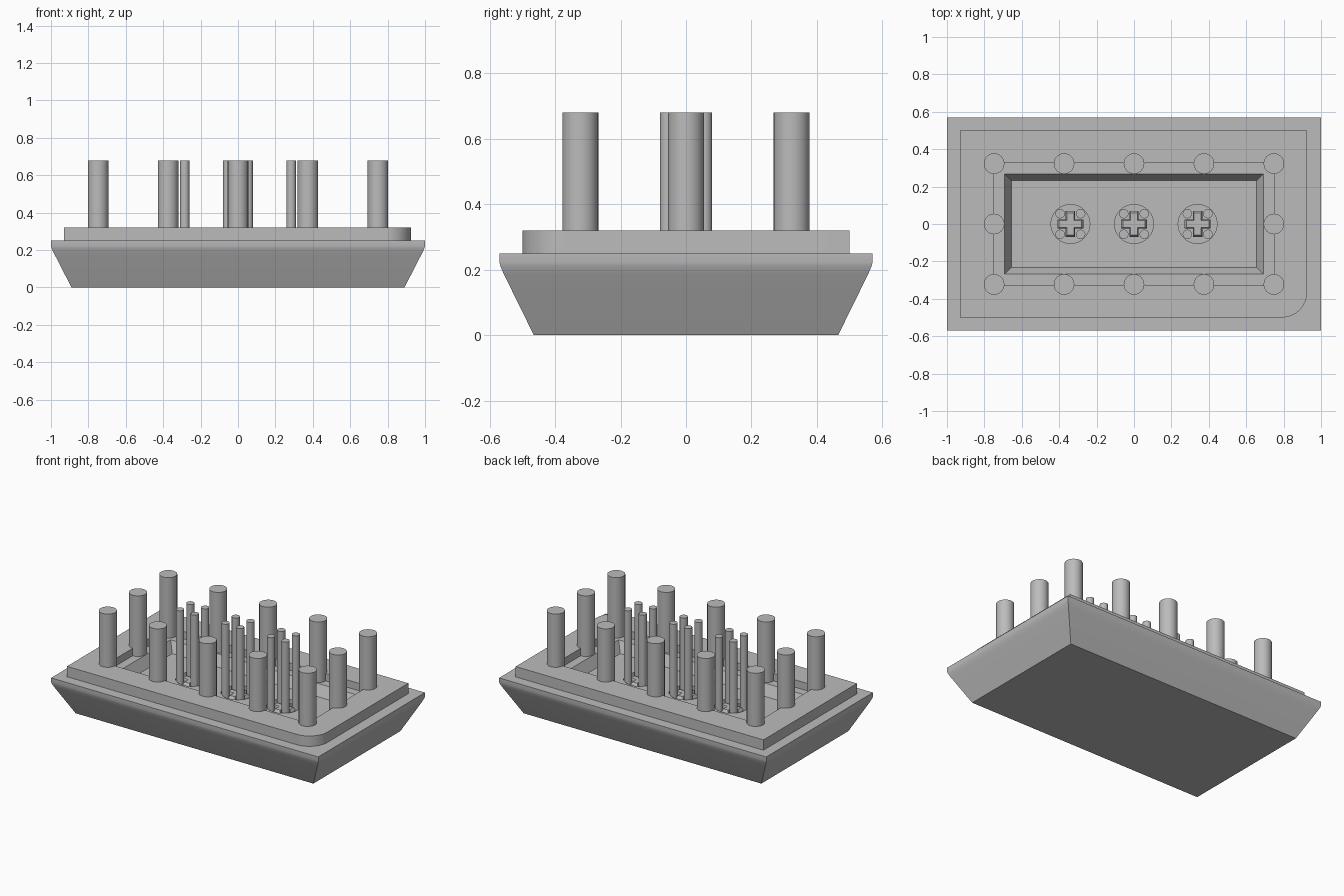
import bpy, bmesh
from math import cos, sin, pi

cube = bpy.data.objects.get("Cube")
if cube:
    bpy.data.objects.remove(cube, do_unlink=True)

grey = bpy.data.materials.new("plain grey")
grey.use_nodes = True
colour = (0.5, 0.5, 0.5, 1)
grey.diffuse_color = colour
grey.node_tree.nodes["Principled BSDF"].inputs["Base Color"].default_value = colour


def rect(hx, hy):
    return [(-hx, -hy), (hx, -hy), (hx, hy), (-hx, hy)]


def circle(cx, cy, r, n):
    return [(cx + r * cos(2 * pi * i / n), cy + r * sin(2 * pi * i / n)) for i in range(n)]


def cross(cx, length, width):
    """Plus-shaped outline, counter-clockwise."""
    arm = [(length, -width), (length, width), (width, width)]
    pts = []
    for c, s in ((1, 0), (0, 1), (-1, 0), (0, -1)):
        pts += [(cx + c * x - s * y, s * x + c * y) for x, y in arm]
    return pts


def loft(name, rings):
    """Closed solid through matching outlines, each given with its height."""
    bm = bmesh.new()
    loops = [[bm.verts.new((x, y, z)) for x, y in pts] for pts, z in rings]
    n = len(loops[0])
    for low, high in zip(loops, loops[1:]):
        for i in range(n):
            j = (i + 1) % n
            bm.faces.new((low[i], low[j], high[j], high[i]))
    bm.faces.new(loops[0][::-1])
    bm.faces.new(loops[-1])
    bmesh.ops.recalc_face_normals(bm, faces=bm.faces)
    mesh = bpy.data.meshes.new(name)
    bm.to_mesh(mesh)
    bm.free()
    mesh.materials.append(grey)
    ob = bpy.data.objects.new(name, mesh)
    bpy.context.collection.objects.link(ob)
    return ob


def prism(name, outline, low, high):
    return loft(name, [(outline, low), (outline, high)])


def activate(ob):
    bpy.ops.object.select_all(action='DESELECT')
    ob.select_set(True)
    bpy.context.view_layer.objects.active = ob


def cut(ob, cutters):
    activate(ob)
    for cutter in cutters:
        mod = ob.modifiers.new("cut", 'BOOLEAN')
        mod.operation = 'DIFFERENCE'
        mod.solver = 'EXACT'
        mod.object = cutter
        bpy.ops.object.modifier_apply(modifier=mod.name)


RIM, DECK, LEDGE, FLOOR, WELL, TIP = 0.25, 0.32, 0.27, 0.2, 0.12, 0.68
STEMS = (-0.34, 0, 0.34)

# Flared body with a softened upper edge
body = loft("flared_base", [
    (rect(0.89, 0.465), 0), (rect(0.985, 0.556), 0.185),
    (rect(0.997, 0.567), 0.21), (rect(1, 0.57), 0.222), (rect(1, 0.57), RIM)])

# Raised deck with one rounded corner
corner = [(0.79 + 0.135 * sin(a * pi / 32), -0.365 - 0.135 * cos(a * pi / 32))
          for a in range(17)]
deck = prism("raised_deck", [(-0.93, -0.5)] + corner + [(0.925, 0.5), (-0.93, 0.5)], RIM, DECK)

# Shallow ledge, tapered cavity and round wells
ledge_cutter = prism("ledge_cutter", rect(0.75, 0.325), LEDGE, 0.5)
cavity_cutter = loft("cavity_cutter", [
    (rect(0.655, 0.232), FLOOR), (rect(0.692, 0.268), LEDGE), (rect(0.692, 0.268), 0.5)])
well_cutters = [prism("well_cutter", circle(x, 0, 0.104, 48), WELL, 0.4) for x in STEMS]
cut(deck, [ledge_cutter, cavity_cutter])
cut(body, [cavity_cutter] + well_cutters)
for cutter in [ledge_cutter, cavity_cutter] + well_cutters:
    bpy.data.objects.remove(cutter, do_unlink=True)
parts = [body, deck]

# Tall pins around the cavity
spots = [(x, y) for x in (-0.748, -0.374, 0, 0.374, 0.748) for y in (-0.323, 0.323)]
for x, y in spots + [(-0.748, 0), (0.748, 0)]:
    parts.append(prism("tall_pin", circle(x, y, 0.055, 40), 0.26, TIP))

# Cross bosses with four thin rods in each well
for x in STEMS:
    parts.append(loft("cross_boss", [
        (cross(x, 0.07, 0.025), WELL), (cross(x, 0.07, 0.025), FLOOR - 0.015),
        (cross(x, 0.06, 0.018), FLOOR)]))
    for dx in (-0.055, 0.055):
        for dy in (-0.055, 0.055):
            parts.append(prism("thin_rod", circle(x + dx, dy, 0.025, 24), WELL, TIP))

for part in parts:
    activate(part)
    bpy.ops.object.shade_smooth_by_angle()
